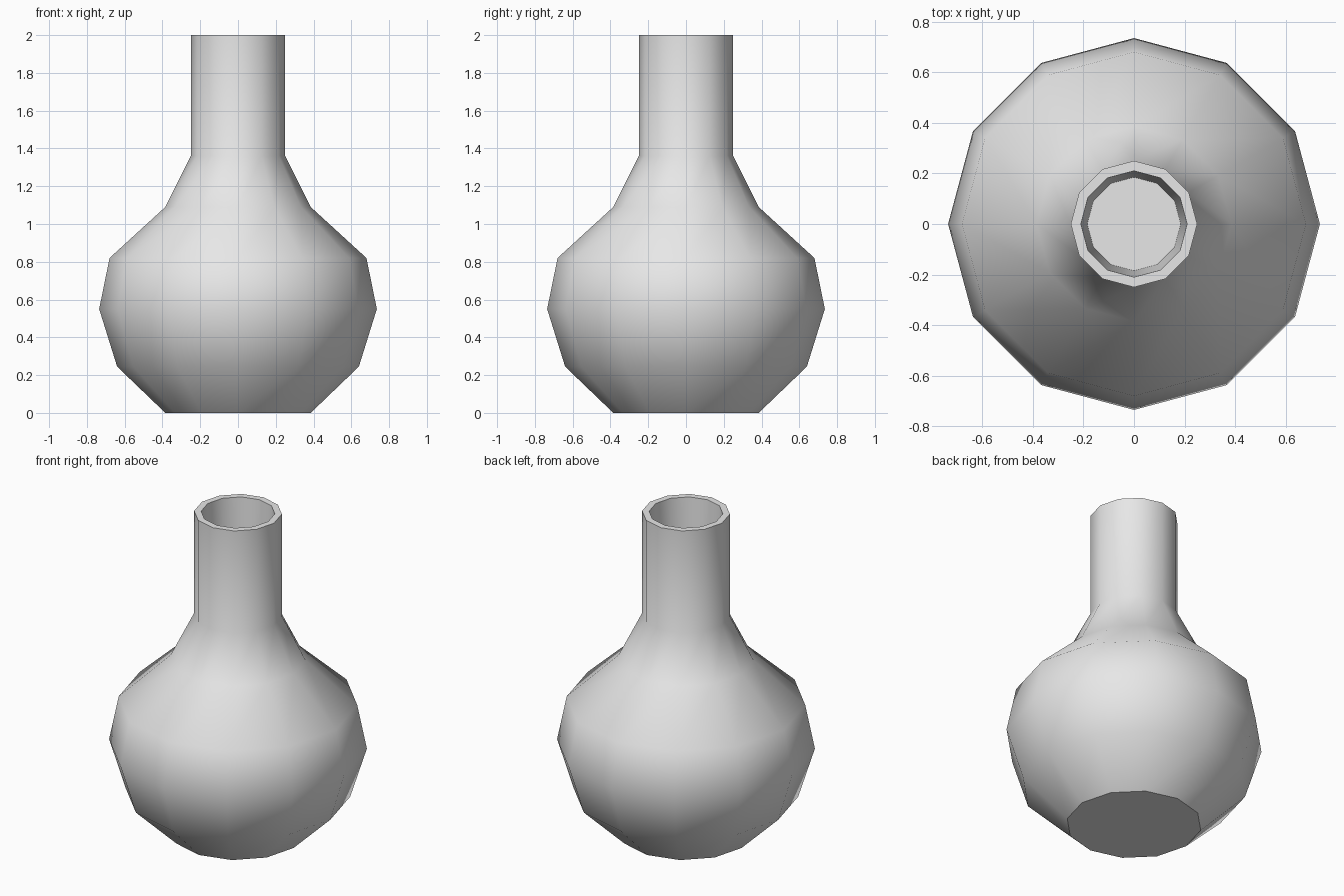
import bpy, bmesh, math

if "Cube" in bpy.data.objects:
    bpy.data.objects.remove(bpy.data.objects["Cube"])

SIDES = 12
# (radius, height) from the foot, up the outside, over the rim, down inside the neck
PROFILE = [(0.385, 0.0), (0.64, 0.245), (0.735, 0.55), (0.68, 0.82),
           (0.385, 1.09), (0.25, 1.36), (0.25, 2.0),
           (0.21, 2.0), (0.185, 1.36)]

grey = bpy.data.materials.new("light grey")
grey.diffuse_color = (0.8, 0.8, 0.8, 1)
grey.use_nodes = True
grey.node_tree.nodes["Principled BSDF"].inputs["Base Color"].default_value = grey.diffuse_color


def ring(bm, r, z):
    return [bm.verts.new((r * math.cos(2 * math.pi * i / SIDES),
                          r * math.sin(2 * math.pi * i / SIDES), z))
            for i in range(SIDES)]


# Flask: lathe the profile in twelve sides
bm = bmesh.new()
rings = [ring(bm, r, z) for r, z in PROFILE]
for low, high in zip(rings, rings[1:]):
    for i in range(SIDES):
        j = (i + 1) % SIDES
        bm.faces.new((low[i], low[j], high[j], high[i]))

# Flat base and the floor inside the neck
bm.faces.new(rings[0][::-1])
bm.faces.new(rings[-1])

mesh = bpy.data.meshes.new("flask")
bm.to_mesh(mesh)
bm.free()
mesh.materials.append(grey)
flask = bpy.data.objects.new("flask", mesh)
bpy.context.collection.objects.link(flask)

# Smooth body with a crisp base and rim
bpy.context.view_layer.objects.active = flask
flask.select_set(True)
bpy.ops.object.shade_smooth_by_angle(angle=math.radians(42))
